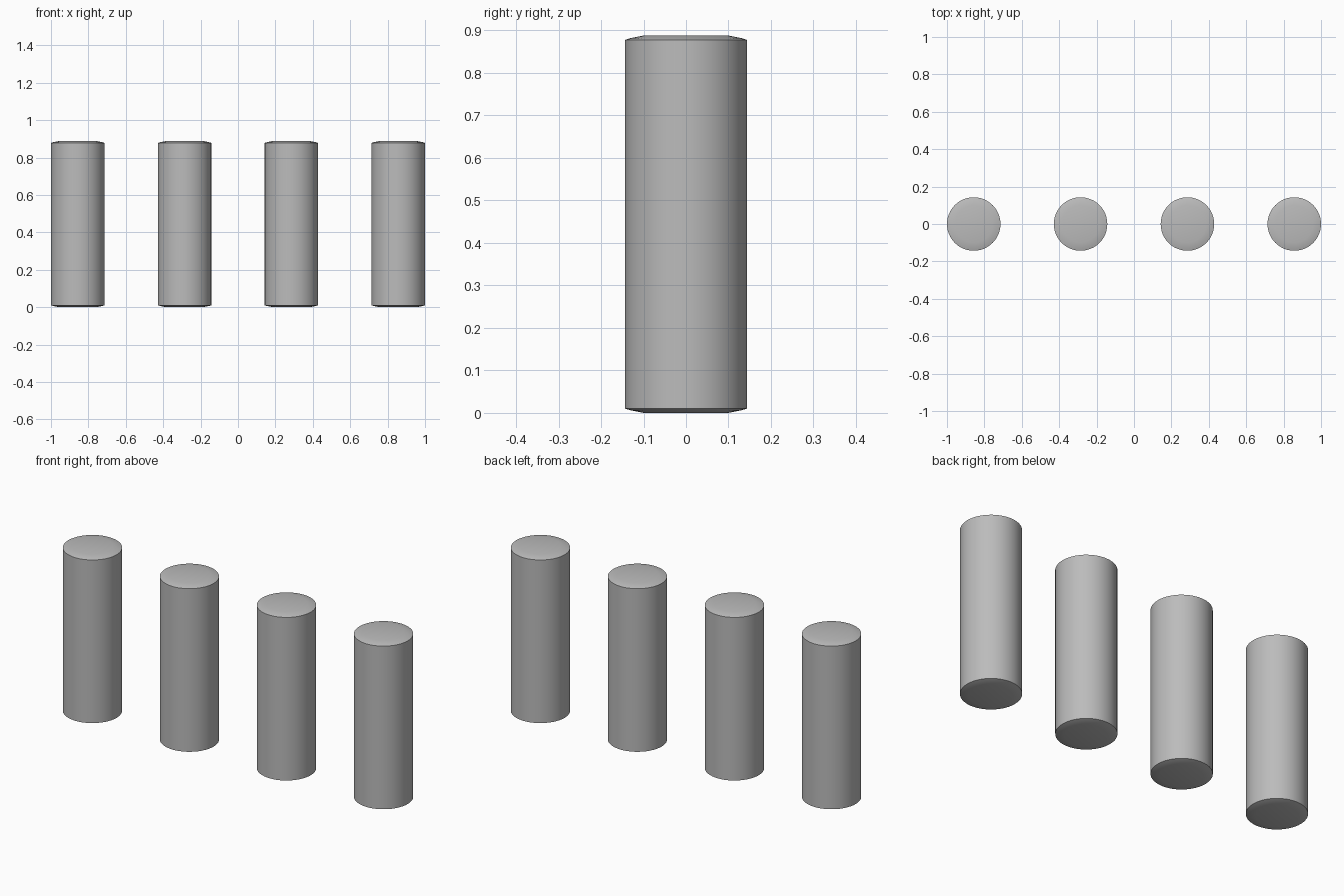
import bpy, bmesh, math

cube = bpy.data.objects.get("Cube")
if cube:
    bpy.data.objects.remove(cube, do_unlink=True)

RADIUS, HEIGHT, SPACING, SIDES = 0.143, 0.888, 0.5713, 48

# Plain grey material
grey = bpy.data.materials.new("plain_grey")
grey.use_nodes = True
colour = (0.5, 0.5, 0.5, 1)
grey.diffuse_color = colour
grey.node_tree.nodes["Principled BSDF"].inputs["Base Color"].default_value = colour

# Half profile of the shallow domed end: radius, depth below the tip
cap = [(0.1, 0), (0.13, 0.006), (RADIUS, 0.01)]
profile = [(r, d) for r, d in cap] + [(r, HEIGHT - d) for r, d in reversed(cap)]


def pillar(name, x):
    """Closed round pillar lathed from the profile."""
    bm = bmesh.new()
    rings = []
    for r, z in profile:
        angles = [2 * math.pi * i / SIDES for i in range(SIDES)]
        rings.append([bm.verts.new((r * math.cos(a), r * math.sin(a), z)) for a in angles])
    for low, high in zip(rings, rings[1:]):
        for i in range(SIDES):
            j = (i + 1) % SIDES
            bm.faces.new((low[i], low[j], high[j], high[i]))
    bm.faces.new(rings[0][::-1])
    bm.faces.new(rings[-1])
    mesh = bpy.data.meshes.new(name)
    bm.to_mesh(mesh)
    bm.free()
    mesh.materials.append(grey)
    obj = bpy.data.objects.new(name, mesh)
    obj.location.x = x
    bpy.context.collection.objects.link(obj)
    # Smooth sides and domes, crisp rims
    bpy.ops.object.select_all(action='DESELECT')
    obj.select_set(True)
    bpy.context.view_layer.objects.active = obj
    bpy.ops.object.shade_smooth_by_angle(angle=math.radians(30))


# Row of four pillars
for n in range(4):
    pillar(f"pillar_{n + 1}", (n - 1.5) * SPACING)
